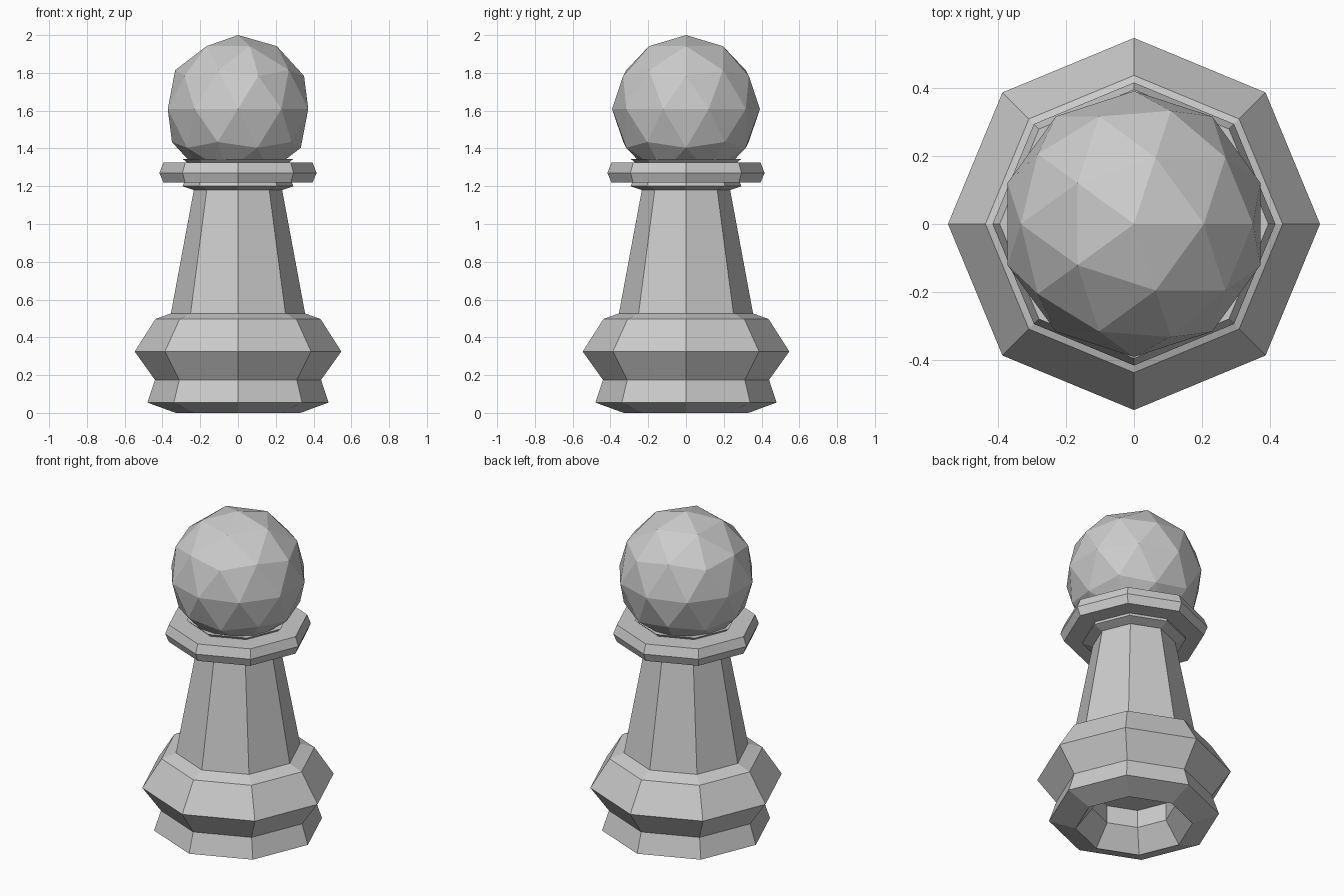
import bpy, bmesh
from math import cos, sin, tau

if "Cube" in bpy.data.objects:
    bpy.data.objects.remove(bpy.data.objects["Cube"])

SIDES = 8

def lathe(name, profile):
    """Spin (radius, z) points into an eight-sided solid with capped ends."""
    bm = bmesh.new()
    rings = [[bm.verts.new((r * cos(tau * i / SIDES), r * sin(tau * i / SIDES), z))
              for i in range(SIDES)] for r, z in profile]
    for a, b in zip(rings, rings[1:]):
        for i in range(SIDES):
            j = (i + 1) % SIDES
            bm.faces.new((a[i], a[j], b[j], b[i]))
    bm.faces.new(rings[0])
    bm.faces.new(rings[-1])
    bmesh.ops.recalc_face_normals(bm, faces=bm.faces)
    mesh = bpy.data.meshes.new(name)
    bm.to_mesh(mesh)
    bm.free()
    obj = bpy.data.objects.new(name, mesh)
    bpy.context.collection.objects.link(obj)
    return obj

# Base with a recess underneath, and the tapered stem above it
lathe("base_and_stem", [
    (0.235, 0.235), (0.235, 0.125), (0.33, 0.0),
    (0.48, 0.055), (0.44, 0.175), (0.547, 0.325),
    (0.437, 0.497), (0.36, 0.525), (0.355, 0.527),
    (0.232, 1.19),
])

# Collar with a small lip above and below
lathe("collar", [
    (0.235, 1.18), (0.293, 1.2), (0.285, 1.22),
    (0.395, 1.22), (0.416, 1.27), (0.395, 1.325),
    (0.27, 1.325), (0.293, 1.345),
])

# Faceted ball head
bpy.ops.mesh.primitive_ico_sphere_add(subdivisions=2, radius=0.391, location=(0, 0, 1.609))
bpy.context.object.name = "head"
